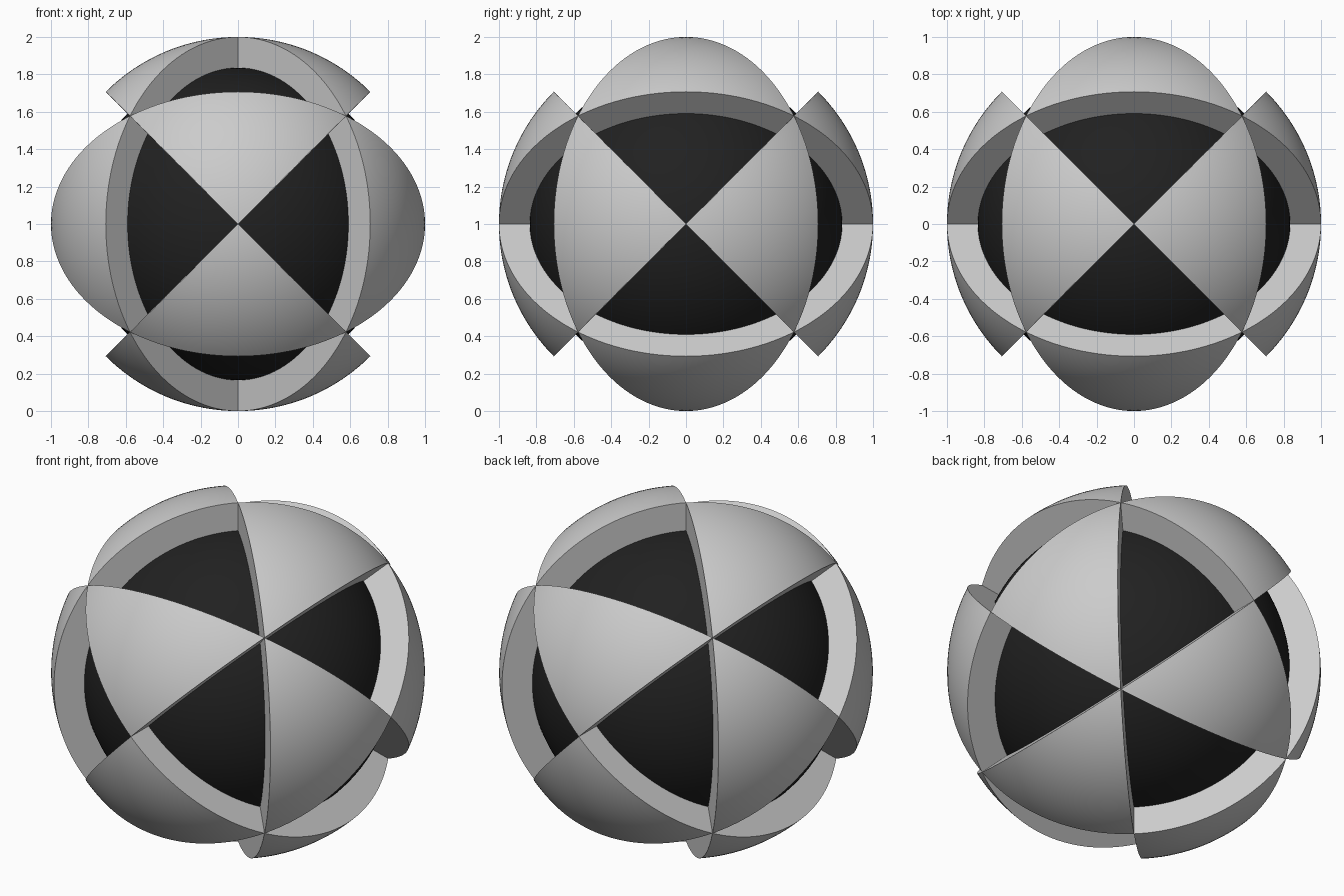
import bpy, bmesh
from mathutils import Vector

if "Cube" in bpy.data.objects:
    bpy.data.objects.remove(bpy.data.objects["Cube"])

R_OUT, R_CORE, R_ROOT, N = 1.0, 0.835, 0.82, 28
CENTRE = Vector((0, 0, 1))


def shade(obj):
    bpy.ops.object.select_all(action='DESELECT')
    obj.select_set(True)
    bpy.context.view_layer.objects.active = obj
    bpy.ops.object.shade_smooth_by_angle(angle=0.5)


def raised_panel(name, a, b, c):
    """Thick spherical triangle with great-circle sides."""
    bm = bmesh.new()
    grid = {}
    for i in range(N + 1):
        for j in range(N + 1 - i):
            p = a * (N - i - j) + b * i + c * j
            grid[i, j] = bm.verts.new(p.normalized() * R_OUT)
    for i in range(N):
        for j in range(N - i):
            bm.faces.new((grid[i, j], grid[i + 1, j], grid[i, j + 1]))
            if i + j < N - 1:
                bm.faces.new((grid[i + 1, j], grid[i + 1, j + 1], grid[i, j + 1]))
    # side walls reaching just below the core surface
    ext = bmesh.ops.extrude_face_region(bm, geom=bm.faces[:], use_keep_orig=True)
    for v in ext['geom']:
        if isinstance(v, bmesh.types.BMVert):
            v.co *= R_ROOT / R_OUT
    bmesh.ops.recalc_face_normals(bm, faces=bm.faces[:])
    mesh = bpy.data.meshes.new(name)
    bm.to_mesh(mesh)
    bm.free()
    obj = bpy.data.objects.new(name, mesh)
    obj.location = CENTRE
    bpy.context.collection.objects.link(obj)
    shade(obj)


# dark inner ball
bpy.ops.mesh.primitive_uv_sphere_add(segments=128, ring_count=64, radius=R_CORE, location=CENTRE)
core = bpy.context.object
core.name = "inner_ball"
dark = bpy.data.materials.new("dark")
dark.diffuse_color = (0.015, 0.015, 0.015, 1)
dark.use_nodes = True
dark.node_tree.nodes["Principled BSDF"].inputs["Base Color"].default_value = dark.diffuse_color
core.data.materials.append(dark)
shade(core)

# two opposite raised panels on each of the six axis directions
for axis in range(3):
    lean, side = (axis + 1) % 3, (axis + 2) % 3
    for s in (-1, 1):
        for t in (-1, 1):
            tip, c1, c2 = Vector((0, 0, 0)), Vector((0, 0, 0)), Vector((0, 0, 0))
            tip[axis] = s
            for corner, u in ((c1, -1), (c2, 1)):
                corner[axis], corner[lean], corner[side] = s, t, u
                corner.normalize()
            raised_panel(f"raised_panel_{'xyz'[axis]}_{s}_{t}", tip, c1, c2)
